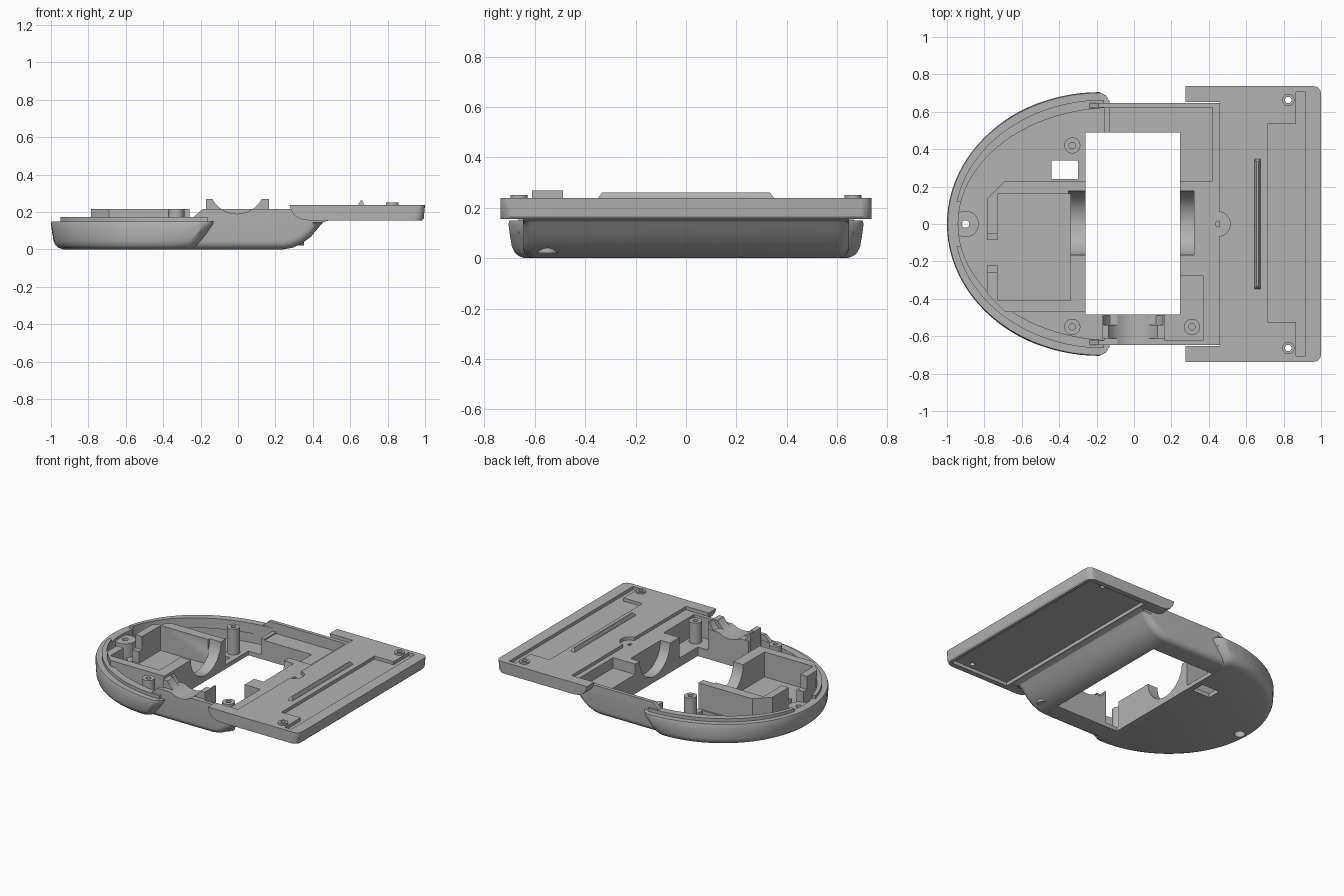
import bpy
import bmesh
from math import cos, sin, pi

if "Cube" in bpy.data.objects:
    bpy.data.objects.remove(bpy.data.objects["Cube"], do_unlink=True)

grey = bpy.data.materials.new("grey_plastic")
grey.use_nodes = True
grey.diffuse_color = (0.45, 0.45, 0.45, 1)
grey.node_tree.nodes["Principled BSDF"].inputs["Base Color"].default_value = (0.45, 0.45, 0.45, 1)

PLACE = {"x": lambda u, v, w: (w, u, v),
         "y": lambda u, v, w: (u, w, v),
         "z": lambda u, v, w: (u, v, w)}


def finish(name, bm):
    bmesh.ops.recalc_face_normals(bm, faces=bm.faces)
    mesh = bpy.data.meshes.new(name)
    bm.to_mesh(mesh)
    bm.free()
    mesh.materials.append(grey)
    obj = bpy.data.objects.new(name, mesh)
    bpy.context.collection.objects.link(obj)
    return obj


def loft(name, rings):
    """Closed skin through rings that share a point count."""
    bm = bmesh.new()
    loops = [[bm.verts.new(p) for p in ring] for ring in rings]
    n = len(loops[0])
    for a, b in zip(loops, loops[1:]):
        for i in range(n):
            bm.faces.new((a[i], a[(i + 1) % n], b[(i + 1) % n], b[i]))
    bm.faces.new(loops[0])
    bm.faces.new(loops[-1])
    return finish(name, bm)


def prism(name, points, lo, hi, axis="z"):
    return loft(name, [[PLACE[axis](u, v, w) for u, v in points] for w in (lo, hi)])


def box(name, x0, x1, y0, y1, z0, z1):
    return prism(name, [(x0, y0), (x1, y0), (x1, y1), (x0, y1)], z0, z1)


def rod(name, u, v, r, lo, hi, axis="z", n=48):
    circle = [(u + r * cos(2 * pi * i / n), v + r * sin(2 * pi * i / n)) for i in range(n)]
    return prism(name, circle, lo, hi, axis)


def cut(targets, *cutters):
    """Subtract the cutters from every target, then drop them."""
    for target in targets:
        for cutter in cutters:
            mod = target.modifiers.new("cut", "BOOLEAN")
            mod.operation = "DIFFERENCE"
            mod.solver = "EXACT"
            mod.object = cutter
        graph = bpy.context.evaluated_depsgraph_get()
        mesh = bpy.data.meshes.new_from_object(target.evaluated_get(graph))
        target.modifiers.clear()
        target.data = mesh
    for cutter in cutters:
        bpy.data.objects.remove(cutter, do_unlink=True)


def half_ellipse(cx, a, b, n=48):
    return [(cx - a * sin(pi * i / n), b * cos(pi * i / n)) for i in range(n + 1)]


# Rounded end of the shell: half ellipse with a soft bottom and slanted shoulders
rings = []
for z, inset, end in ((0, 0.065, -0.29), (0.008, 0.042, -0.28), (0.022, 0.025, -0.265),
                      (0.045, 0.014, -0.25), (0.09, 0.006, -0.215), (0.135, 0, -0.185),
                      (0.15, 0.004, -0.18)):
    b = 0.705 - inset
    pts = half_ellipse(end, 1 - inset + end, b)
    pts = [(end + 0.05, b - 0.045), (end + 0.03, b - 0.015)][::1] + pts
    pts += [(end + 0.03, 0.015 - b), (end + 0.05, 0.045 - b)]
    rings.append([(x, y, z) for x, y in pts])
round_shell = loft("round_shell", rings)

# Waist of the shell: side profile with softened lower edges
profile = [(-0.3, 0), (0.24, 0), (0.29, 0.008), (0.34, 0.03), (0.39, 0.068), (0.43, 0.115),
           (0.455, 0.145), (0.49, 0.156), (0.49, 0.215), (-0.19, 0.215), (-0.24, 0.17), (-0.3, 0.17)]
waist = prism("waist_shell", profile, -0.648, 0.648, "y")
bm = bmesh.new()
bm.from_mesh(waist.data)
edges = [e for e in bm.edges
         if abs(e.verts[0].co.y - e.verts[1].co.y) < 0.01
         and max(v.co.z for v in e.verts) < 0.15]
bmesh.ops.bevel(bm, geom=edges, offset=0.045, segments=5, profile=0.5, affect="EDGES")
bm.to_mesh(waist.data)
bm.free()

# Hollow the shell, then open the windows and pockets
cut([round_shell, waist],
    prism("cavity", half_ellipse(-0.16, 0.78, 0.622), 0.03, 0.4),
    box("main_window", -0.26, 0.245, -0.485, 0.49, -0.1, 0.4),
    box("small_window", -0.44, -0.3, 0.24, 0.34, -0.1, 0.1))
cut([waist],
    box("back_pocket", -0.161, 0.42, 0.23, 0.622, 0.14, 0.4),
    box("front_pocket", 0.165, 0.37, -0.622, -0.275, 0.065, 0.4),
    rod("bearing_notch", 0.005, 0.215, 0.172, 0.2, 0.32, "x"),
    rod("cradle_notch", -0.005, 0.34, 0.15, -0.8, -0.4, "y"),
    rod("locating_hole", 0.45, 0, 0.015, 0.15, 0.3))

# Raised lip inside the rim, open beside the end boss
lip = prism("rim_lip", half_ellipse(-0.16, 0.802, 0.664), 0.1, 0.173)
cut([lip],
    prism("lip_inside", half_ellipse(-0.1, 0.84, 0.622), 0, 0.3),
    box("lip_gap", -1.1, -0.85, -0.12, 0.12, 0, 0.3))

# Boss at the round end with a countersunk hole
end_boss = rod("end_boss", -0.9, 0, 0.07, 0.02, 0.13)
cut([round_shell, end_boss],
    rod("boss_bore", -0.9, 0, 0.02, -0.1, 0.3),
    rod("boss_sink", -0.9, 0, 0.036, -0.1, 0.06))

# Screw posts
for i, (x, y) in enumerate([(-0.33, 0.42), (-0.33, -0.55), (0.31, -0.55)]):
    post = rod(f"screw_post_{i + 1}", x, y, 0.043, 0.02, 0.215)
    cut([post], rod("post_bore", x, y, 0.017, 0.1, 0.3))

# Chamfered compartment with an open end and a half-round bearing wall
tray = prism("compartment_wall",
             [(-0.26, 0.23), (-0.69, 0.23), (-0.785, 0.135), (-0.785, -0.375),
              (-0.69, -0.47), (-0.26, -0.47)], 0.02, 0.215)
cut([tray],
    box("tray_inside", -0.73, -0.34, -0.41, 0.16, 0.035, 0.4),
    box("tray_gap", -0.9, -0.7, -0.22, -0.085, 0.035, 0.4),
    box("tray_steps", -0.9, -0.73, -0.26, -0.05, 0.12, 0.4),
    rod("tray_notch", 0.005, 0.215, 0.172, -0.35, -0.2, "x"))

# Front cradle with two arc sizes
cradle = box("front_cradle", -0.172, 0.165, -0.612, -0.488, 0.03, 0.268)
cut([cradle],
    rod("cradle_arc", -0.005, 0.34, 0.15, -0.8, -0.4, "y"),
    rod("cradle_wide_arc", -0.005, 0.34, 0.175, -0.54, -0.4, "y"))

# Small tabs at the shoulders
for side in (-1, 1):
    box("shoulder_tab", -0.26, -0.21, side * 0.638 - 0.02, side * 0.638 + 0.02, 0.1, 0.172)

# Wide end plate with tapered side arms
plate = prism("end_plate",
              [(0.275, 0.238), (0.285, 0.205), (0.305, 0.178), (0.34, 0.16), (0.38, 0.155),
               (0.985, 0.155), (0.993, 0.165), (1, 0.238)], -0.737, 0.737, "y")
bm = bmesh.new()
bm.from_mesh(plate.data)
corners = [e for e in bm.edges if min(v.co.x for v in e.verts) > 0.98
           and abs(e.verts[0].co.y - e.verts[1].co.y) < 0.01
           and abs(e.verts[0].co.z - e.verts[1].co.z) > 0.005]
bmesh.ops.bevel(bm, geom=corners, offset=0.04, segments=5, profile=0.5, affect="EDGES")
bm.to_mesh(plate.data)
bm.free()

bosses = [rod("plate_boss", 0.825, s * 0.663, 0.033, 0.2, 0.25) for s in (-1, 1)]
recess = [(0.715, -0.525), (0.867, -0.525), (0.867, -0.705), (0.918, -0.705),
          (0.918, 0.705), (0.867, 0.705), (0.867, 0.535), (0.715, 0.535)]
cut([plate],
    box("arm_gap", 0.2, 0.457, -0.652, 0.652, 0.1, 0.4),
    rod("plate_scallop", 0.45, 0, 0.065, 0.215, 0.4),
    prism("top_recess", recess, 0.215, 0.4),
    box("under_recess", 0.5, 0.965, -0.7, 0.7, 0.1, 0.18))
cut([plate] + bosses,
    *[rod("plate_bore", 0.825, s * 0.663, 0.017, 0.1, 0.4) for s in (-1, 1)])

# Tapered ridge on the plate
loft("plate_ridge", [[(0.66 - w, -e, z), (0.66 + w, -e, z), (0.66 + w, e, z), (0.66 - w, e, z)]
                     for z, w, e in ((0.22, 0.016, 0.352), (0.24, 0.015, 0.348), (0.261, 0.005, 0.333))])

# Smooth curves, crisp edges
bpy.ops.object.select_all(action="DESELECT")
for obj in bpy.context.collection.objects:
    if obj.type == "MESH":
        obj.select_set(True)
        bpy.context.view_layer.objects.active = obj
bpy.ops.object.shade_smooth_by_angle(angle=pi / 6)
